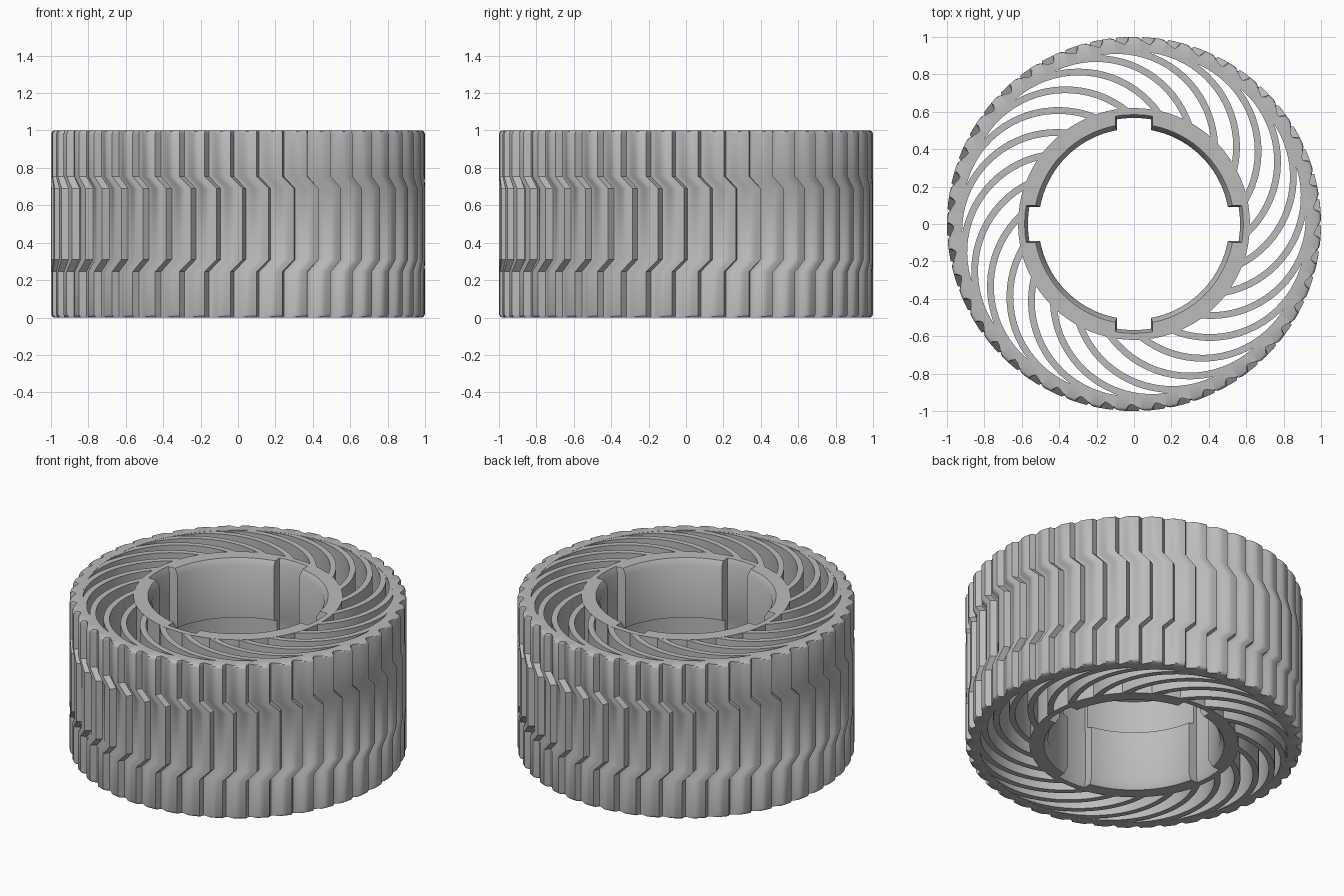
import bpy
import bmesh
from math import sin, cos, asin, pi, radians

if "Cube" in bpy.data.objects:
    bpy.data.objects.remove(bpy.data.objects["Cube"], do_unlink=True)

grey = bpy.data.materials.new("Neutral grey")
grey.use_nodes = True
colour = (0.5, 0.5, 0.5, 1)
grey.diffuse_color = colour
grey.node_tree.nodes["Principled BSDF"].inputs["Base Color"].default_value = colour


def finish(name, bm):
    """Turn a bmesh into a smooth object with sharp creases."""
    bmesh.ops.recalc_face_normals(bm, faces=bm.faces)
    for f in bm.faces:
        f.smooth = True
    for e in bm.edges:
        e.smooth = e.calc_face_angle(0) < radians(35)
    mesh = bpy.data.meshes.new(name)
    bm.to_mesh(mesh)
    bm.free()
    mesh.materials.append(grey)
    obj = bpy.data.objects.new(name, mesh)
    bpy.context.collection.objects.link(obj)
    return obj


def bridge(bm, a, b):
    for i in range(len(a)):
        j = (i + 1) % len(a)
        bm.faces.new((a[i], a[j], b[j], b[i]))


def ring_solid(name, loops):
    """Loft loops of (radius, angle) at a height around a closed section."""
    bm = bmesh.new()
    rows = [[bm.verts.new((r * cos(t), r * sin(t), z)) for r, t in pts]
            for z, pts in loops]
    for i, row in enumerate(rows):
        bridge(bm, row, rows[(i + 1) % len(rows)])
    return finish(name, bm)


# Tread rim: grooves with one steep wall and one soft slope, jogging mid-height
TEETH = 45
PITCH = 2 * pi / TEETH
WALL, GROOVE, DEPTH, JOG = 0.018, 0.105, 0.036, 0.065
RIM_IN = 0.92
tooth = [(0, 0)]
for i in range(8):
    u = i / 8
    tooth.append((WALL + (GROOVE - WALL) * u, DEPTH * (1 + cos(pi * u)) / 2))
tooth += [(GROOVE, 0), ((GROOVE + PITCH) / 2, 0)]


def tread(shift, limit=1):
    start = -pi / 2 - 0.04 + shift
    return [(min(1 - dip, limit), start + k * PITCH + t)
            for k in range(TEETH) for t, dip in tooth]


def circle_like(loop, radius):
    return [(radius, t) for _, t in loop]


base = tread(0)
half = [(0, tread(0, 0.984)), (0.006, tread(0, 0.994)), (0.018, base),
        (0.245, base), (0.31, tread(JOG))]
upper = [(1 - z, pts) for z, pts in reversed(half)]
ring_solid("tread_rim", half + upper + [(1, circle_like(base, RIM_IN)),
                                        (0, circle_like(base, RIM_IN))])


# Hub: bore with four keyways, chamfered mouths and a shallow inner recess
def bore(r, r_key, half_width):
    a, b = asin(half_width / r_key), asin(half_width / r)
    pts = []
    for q in range(4):
        mid = q * pi / 2
        pts += [(r_key, mid + a * s) for s in (-1, -0.5, 0, 0.5, 1)]
        span = pi / 2 - 2 * b
        pts += [(r, mid + b + span * i / 24) for i in range(25)]
    return pts


mouth, wall, recess = bore(0.535, 0.585, 0.1), bore(0.51, 0.567, 0.092), bore(0.545, 0.57, 0.092)
lower = [(0, mouth), (0.04, wall), (0.38, wall), (0.39, recess)]
upper = [(1 - z, pts) for z, pts in reversed(lower)]
ring_solid("hub", lower + upper + [(1, circle_like(mouth, 0.62)),
                                   (0, circle_like(mouth, 0.62))])

# Curved spokes: arcs leaving the hub and merging along the rim
SPOKES, STEPS = 22, 20
CENTRE, RADIUS, HALF = 0.413, 0.525, 0.018
bm = bmesh.new()
for k in range(SPOKES):
    end = radians(103.1) + k * 2 * pi / SPOKES
    sides = []
    for i in range(STEPS + 1):
        a = end - radians(101) * (1 - i / STEPS)
        sides.append([bm.verts.new((CENTRE * cos(end) + r * cos(a),
                                    CENTRE * sin(end) + r * sin(a), z))
                      for r, z in ((RADIUS - HALF, 0.001), (RADIUS + HALF, 0.001),
                                   (RADIUS + HALF, 0.999), (RADIUS - HALF, 0.999))])
    for a, b in zip(sides, sides[1:]):
        bridge(bm, a, b)
    bm.faces.new(sides[0])
    bm.faces.new(sides[-1])
finish("curved_spokes", bm)
